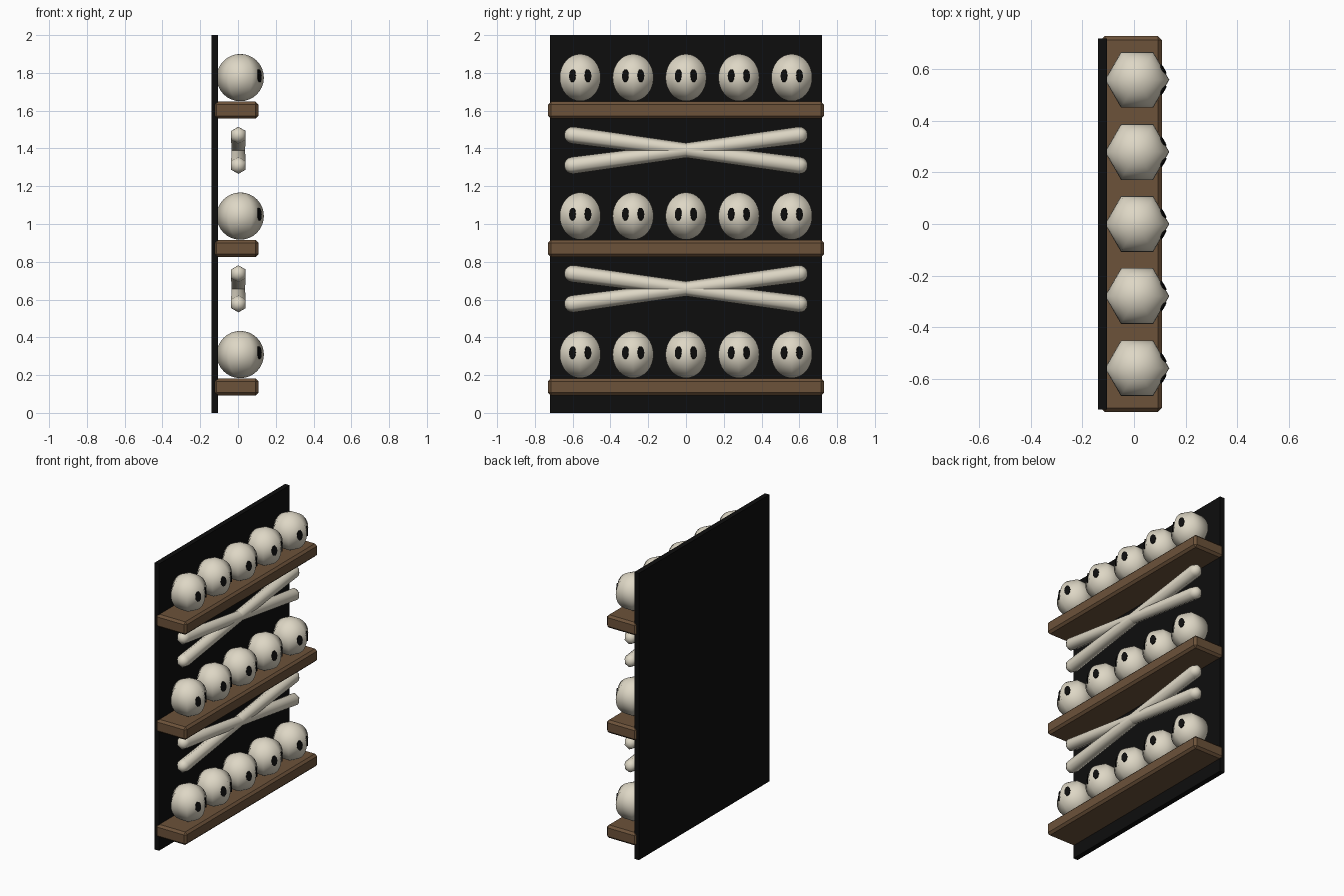
import bpy, bmesh, math
from mathutils import Vector, Matrix

if "Cube" in bpy.data.objects:
    bpy.data.objects.remove(bpy.data.objects["Cube"])


def material(name, rgb):
    m = bpy.data.materials.new(name)
    m.diffuse_color = (*rgb, 1)
    m.use_nodes = True
    m.node_tree.nodes["Principled BSDF"].inputs["Base Color"].default_value = m.diffuse_color
    return m


BLACK = material("black", (0.004, 0.004, 0.004))
WOOD = material("brown wood", (0.15, 0.085, 0.042))
BONE = material("bone white", (0.73, 0.68, 0.56))


def add(name, bm, mat, smooth=False):
    bmesh.ops.recalc_face_normals(bm, faces=bm.faces)
    for f in bm.faces:
        f.smooth = smooth
    me = bpy.data.meshes.new(name)
    bm.to_mesh(me)
    bm.free()
    me.materials.append(mat)
    ob = bpy.data.objects.new(name, me)
    bpy.context.collection.objects.link(ob)
    return ob


def box(name, lo, hi, mat, bevel=0):
    lo, hi = Vector(lo), Vector(hi)
    bm = bmesh.new()
    bmesh.ops.create_cube(bm, size=1)
    bmesh.ops.scale(bm, vec=hi - lo, verts=bm.verts)
    bmesh.ops.translate(bm, vec=(lo + hi) / 2, verts=bm.verts)
    if bevel:
        bmesh.ops.bevel(bm, geom=bm.edges[:], offset=bevel, segments=1, affect='EDGES')
    return add(name, bm, mat)


def lathe(bm, profile, sides=6):
    """Revolve (radius, height) points round z; first vertex lies on +x."""
    rings = []
    for r, z in profile:
        n = 1 if r < 1e-5 else sides
        rings.append([bm.verts.new((r * math.cos(math.tau * i / sides),
                                    r * math.sin(math.tau * i / sides), z))
                      for i in range(n)])
    for a, b in zip(rings, rings[1:]):
        for i in range(sides):
            j = (i + 1) % sides
            quad = [a[i % len(a)], a[j % len(a)], b[j % len(b)], b[i % len(b)]]
            bm.faces.new(list(dict.fromkeys(quad)))


# Six-sided skull with two thin eye plates
R, CX = 0.125, 0.012


def skull(y, z):
    bm = bmesh.new()
    n = 16
    lathe(bm, [(R * math.sin(math.pi * i / n), -R * math.cos(math.pi * i / n))
               for i in range(n + 1)])
    bmesh.ops.translate(bm, vec=(CX, y, z), verts=bm.verts)
    add("skull", bm, BONE, True)
    for s in (-1, 1):
        bm = bmesh.new()
        bmesh.ops.create_cone(bm, cap_ends=True, segments=10, radius1=1, radius2=1, depth=1)
        # stand the disc up facing +x, then turn it onto its skull face
        m = (Matrix.Translation((CX + R - 0.04 * math.tan(math.pi / 6) - 0.002, y + s * 0.04, z + 0.01))
             @ Matrix.Rotation(s * math.pi / 6, 4, 'Z')
             @ Matrix.Rotation(math.radians(-4.5), 4, 'Y')
             @ Matrix.Diagonal((0.009, 0.020, 0.034, 1))
             @ Matrix.Rotation(math.pi / 2, 4, 'Y'))
        bmesh.ops.transform(bm, matrix=m, verts=bm.verts)
        add("eye_socket", bm, BLACK)


# Six-sided long bone with rounded ends, slightly slimmer in the middle
def bone(z, s):
    r, half = 0.045, math.hypot(0.6, 0.08)
    cap = [(r * math.cos(i * math.pi / 8), half + r * math.sin(i * math.pi / 8)) for i in range(5)]
    profile = [(a, -h) for a, h in reversed(cap)] + [(0.039, 0)] + cap
    bm = bmesh.new()
    lathe(bm, profile)
    m = (Matrix.Translation((0.002, 0, z))
         @ Matrix.Rotation(s * math.atan2(0.08, 0.6), 4, 'X')
         @ Matrix.Rotation(-math.pi / 2, 4, 'X')
         @ Matrix.Rotation(math.pi / 2, 4, 'Z'))
    bmesh.ops.transform(bm, matrix=m, verts=bm.verts)
    add("crossed_bone", bm, BONE, True)


# Back panel
box("back_panel", (-0.14, -0.72, 0), (-0.105, 0.72, 2), BLACK)

# Shelves with skulls, and crossed bones beneath the upper two
for k in range(3):
    z = 0.137 + 0.733 * k
    box("shelf", (-0.128, -0.73, z - 0.045), (0.108, 0.73, z + 0.045), WOOD, 0.015)
    for i in range(-2, 3):
        skull(0.28 * i, z + 0.172)
    if k:
        for s in (-1, 1):
            bone(z - 0.213, s)
